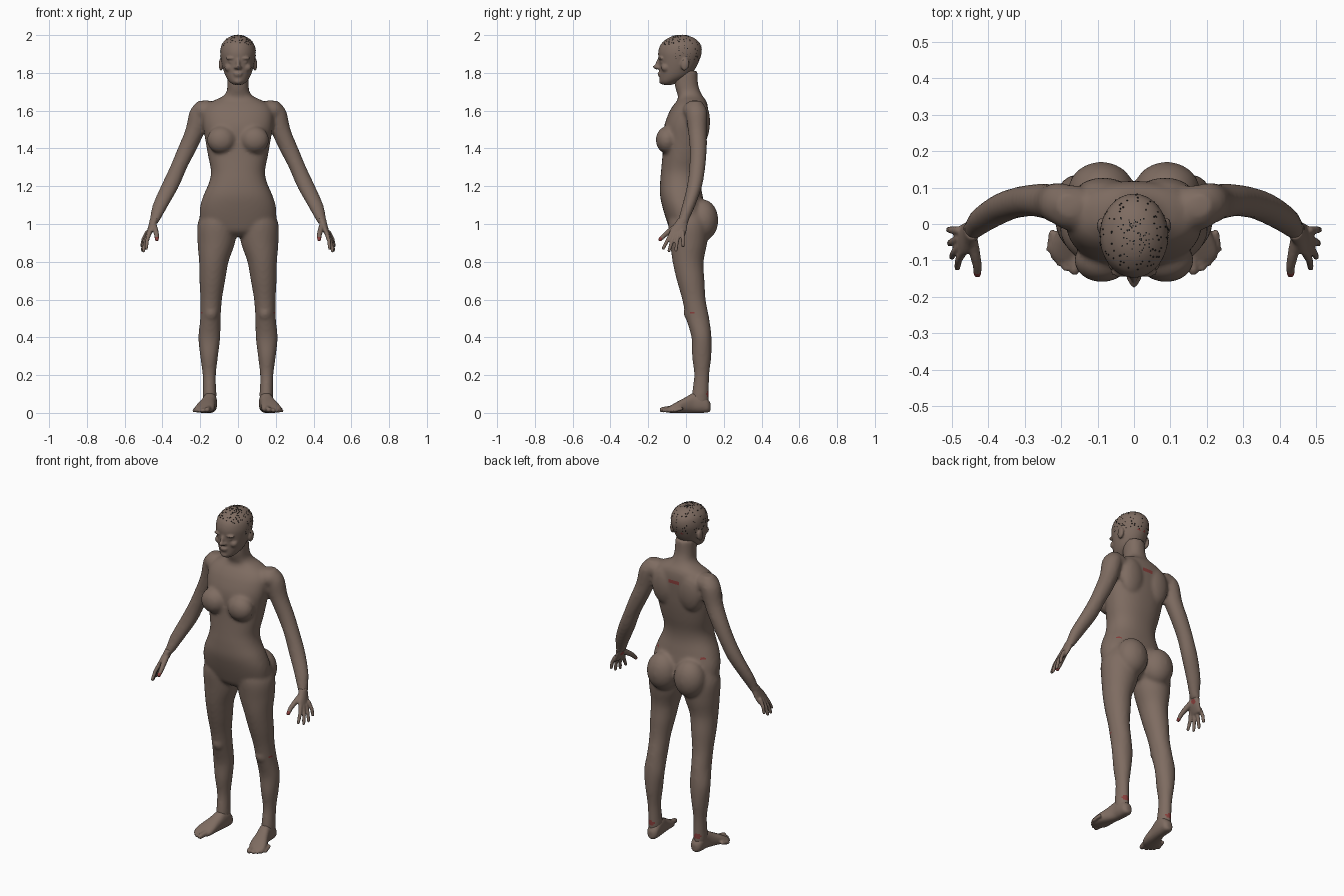
import bpy, bmesh, math, random
from mathutils import Vector, Matrix
from mathutils.bvhtree import BVHTree

cube = bpy.data.objects.get("Cube")
if cube:
    bpy.data.objects.remove(cube)


def material(name, rgb):
    m = bpy.data.materials.new(name)
    m.use_nodes = True
    m.diffuse_color = (*rgb, 1)
    bsdf = m.node_tree.nodes["Principled BSDF"]
    bsdf.inputs["Base Color"].default_value = (*rgb, 1)
    bsdf.inputs["Roughness"].default_value = 0.7
    return m


SKIN = material("brown skin", (0.21, 0.15, 0.12))
RED = material("red patch", (0.25, 0.05, 0.045))
DARK = material("dark stubble", (0.01, 0.01, 0.01))


def spline(rows, steps=4):
    """Smooth interpolation through rows of numbers."""
    out = []
    for i in range(len(rows) - 1):
        quad = [rows[max(i - 1, 0)], rows[i], rows[i + 1], rows[min(i + 2, len(rows) - 1)]]
        for k in range(steps):
            t = k / steps
            out.append([b + t / 2 * (c - a + t * (2*a - 5*b + 4*c - d + t * (3*(b - c) + d - a)))
                        for a, b, c, d in zip(*quad)])
    return out + [list(rows[-1])]


def loft(bm, rows, upright=True, side=1, sides=32, power=2.0):
    """Rows are x, y, z, half width, half depth; rings lie flat or face along y."""
    rings = []
    for x, y, z, rx, ry in spline(rows):
        ring = []
        for i in range(sides):
            a = math.tau * i / sides
            c, s = math.cos(a), math.sin(a)
            u = math.copysign(abs(c) ** (2 / power), c) * rx
            v = math.copysign(abs(s) ** (2 / power), s) * ry
            p = (x + u, y + v, z) if upright else (x + u, y, z + v)
            ring.append(bm.verts.new((p[0] * side, p[1], p[2])))
        rings.append(ring)
    for a, b in zip(rings, rings[1:]):
        for i in range(sides):
            j = (i + 1) % sides
            bm.faces.new((a[i], a[j], b[j], b[i]))
    bm.faces.new(rings[0])
    bm.faces.new(rings[-1])


def blob(bm, center, radii, side=1, tilt=0):
    x, y, z = center
    m = (Matrix.Translation((x * side, y, z)) @ Matrix.Rotation(tilt, 4, "X")
         @ Matrix.Diagonal((*radii, 1)))
    bmesh.ops.create_uvsphere(bm, u_segments=24, v_segments=16, radius=1, matrix=m)


def digit(bm, points, radius, side=1):
    """Chain of rounded segments for a finger or toe."""
    pts = [Vector((p[0] * side, p[1], p[2])) for p in points]
    for i, (a, b) in enumerate(zip(pts, pts[1:])):
        r1, r2 = radius * (1 - 0.12 * i), radius * (0.88 - 0.12 * i)
        rot = (b - a).to_track_quat("Z", "Y").to_matrix().to_4x4()
        bmesh.ops.create_cone(bm, cap_ends=True, segments=16, radius1=r1, radius2=r2,
                              depth=(b - a).length, matrix=Matrix.Translation((a + b) / 2) @ rot)
        blob(bm, a, (r1,) * 3)
        blob(bm, b, (r2,) * 3)


def fuse(name, bm, voxel, smooth, patches=()):
    """Merge overlapping shells into one skin, then colour small patches."""
    bmesh.ops.recalc_face_normals(bm, faces=bm.faces)
    mesh = bpy.data.meshes.new(name)
    bm.to_mesh(mesh)
    bm.free()
    obj = bpy.data.objects.new(name, mesh)
    bpy.context.collection.objects.link(obj)
    rem = obj.modifiers.new("merge", "REMESH")
    rem.mode, rem.voxel_size = "VOXEL", voxel
    sm = obj.modifiers.new("soften", "SMOOTH")
    sm.factor, sm.iterations = 0.5, smooth
    bpy.context.view_layer.update()
    done = bpy.data.meshes.new_from_object(obj.evaluated_get(bpy.context.evaluated_depsgraph_get()))
    obj.modifiers.clear()
    obj.data = done
    done.name = name
    done.materials.clear()
    done.materials.append(SKIN)
    done.materials.append(RED)
    for f in done.polygons:
        f.use_smooth = True
        f.material_index = 0
        for c, r in patches:
            d = f.center - Vector(c)
            if (d.x / r[0]) ** 2 + (d.y / r[1]) ** 2 + (d.z / r[2]) ** 2 < 1:
                f.material_index = 1
    return obj


# Body: torso and neck as z, half width, front y, back y
bm = bmesh.new()
torso = [(.935, .06, -.05, .05), (.96, .14, -.08, .08), (1.0, .195, -.097, .10),
         (1.08, .202, -.122, .10), (1.15, .183, -.137, .088), (1.22, .153, -.137, .076),
         (1.28, .143, -.132, .078), (1.36, .158, -.125, .095), (1.44, .172, -.12, .108),
         (1.52, .185, -.115, .115), (1.59, .185, -.09, .118), (1.63, .165, -.066, .114),
         (1.655, .125, -.046, .105), (1.675, .082, -.042, .09), (1.70, .061, -.05, .076),
         (1.74, .056, -.06, .064), (1.81, .055, -.065, .06)]
loft(bm, [(0, (f + b) / 2, z, w, (b - f) / 2) for z, w, f, b in torso], power=2.25, sides=48)
legs = [(.15, .075, .05, .034, .045), (.15, .076, .1, .035, .045), (.152, .083, .2, .035, .04),
        (.153, .083, .3, .047, .051), (.152, .082, .4, .058, .053), (.146, .062, .5, .054, .061),
        (.142, .042, .6, .057, .062), (.136, .025, .7, .068, .073), (.128, .011, .8, .078, .082),
        (.115, .014, .9, .099, .098), (.11, .012, 1.0, .104, .105), (.1, .01, 1.08, .08, .09)]
arms = [(.18, .05, 1.652, .03, .03), (.2, .055, 1.6, .054, .056), (.225, .06, 1.5, .053, .05),
        (.268, .065, 1.4, .051, .045), (.315, .06, 1.3, .046, .042), (.36, .045, 1.2, .048, .04),
        (.41, .015, 1.1, .042, .035), (.437, -.01, 1.03, .029, .03), (.45, -.02, 1.0, .024, .03)]
for s in (1, -1):
    loft(bm, legs, side=s)
    loft(bm, arms, side=s)
    blob(bm, (.088, -.1, 1.445), (.076, .06, .072), s)
    blob(bm, (.09, .088, 1.02), (.092, .083, .11), s)
    blob(bm, (.085, .085, 1.53), (.075, .042, .11), s, -0.05)
    blob(bm, (.17, .045, 1.6), (.072, .062, .055), s)
    blob(bm, (.143, .01, .53), (.032, .022, .04), s)
    blob(bm, (.15, .078, .1), (.04, .022, .02), s)
patches = [((0, .12, 1.585), (.035, .05, .013))]
for s in (1, -1):
    patches += [((.16 * s, .1, 1.14), (.032, .06, .016)), ((.2 * s, .035, .53), (.03, .014, .007)),
                ((.155 * s, .115, .1), (.03, .018, .012))]
fuse("body", bm, 0.01, 5, patches)

# Head: skull and jaw as z, half width, front y, back y
bm = bmesh.new()
skull = [(1.737, .024, -.125, -.07), (1.752, .044, -.137, -.04), (1.78, .064, -.14, .015),
         (1.82, .079, -.141, .048), (1.87, .09, -.145, .072), (1.91, .094, -.147, .083),
         (1.95, .086, -.134, .077), (1.98, .061, -.102, .05), (1.995, .034, -.07, .017),
         (2.001, .008, -.04, -.02)]
loft(bm, [(0, (f + b) / 2, z, w, (b - f) / 2) for z, w, f, b in skull], sides=48)
blob(bm, (0, -.148, 1.85), (.01, .013, .034), tilt=-0.3)
blob(bm, (0, -.158, 1.832), (.013, .017, .012))
blob(bm, (0, -.137, 1.797), (.025, .014, .007))
blob(bm, (0, -.135, 1.787), (.022, .014, .007))
blob(bm, (0, -.127, 1.755), (.022, .016, .014))
for s in (1, -1):
    blob(bm, (.012, -.148, 1.828), (.009, .012, .008), s)
    blob(bm, (.036, -.132, 1.877), (.03, .014, .008), s)
    blob(bm, (.035, -.126, 1.858), (.016, .012, .008), s)
    blob(bm, (.048, -.108, 1.828), (.024, .024, .022), s)
    blob(bm, (.09, -.005, 1.845), (.012, .022, .034), s, -0.15)
head = fuse("head", bm, 0.006, 3, [((0.02 * s, .085, 1.86), (.014, .03, .008)) for s in (1, -1)])

# Hands and feet
fingers = [[(.468, -.075, .955), (.482, -.1, .91), (.485, -.12, .872)],
           [(.476, -.06, .945), (.493, -.077, .9), (.5, -.09, .858)],
           [(.48, -.04, .945), (.498, -.048, .905), (.506, -.053, .862)],
           [(.482, -.018, .955), (.502, -.016, .918), (.508, -.016, .885)]]
thumb = [(.445, -.045, .99), (.435, -.09, .96), (.43, -.115, .94), (.43, -.137, .918)]
palm = [(.442, -.014, 1.03, .024, .029), (.45, -.025, 1.005, .021, .034),
        (.462, -.04, .97, .018, .044), (.475, -.046, .94, .013, .042), (.48, -.047, .93, .009, .036)]
foot = [(.145, .13, .03, .014, .02), (.145, .115, .038, .031, .036), (.147, .08, .052, .036, .052),
        (.15, .04, .053, .036, .053), (.16, 0, .042, .041, .042), (.172, -.045, .03, .05, .03),
        (.18, -.08, .02, .05, .02), (.184, -.1, .015, .036, .013)]
toes = [(.163, -.136), (.188, -.13), (.205, -.116), (.22, -.1), (.232, -.08)]
for s, label in ((1, "left"), (-1, "right")):
    bm = bmesh.new()
    loft(bm, palm, side=s)
    for f in fingers:
        digit(bm, f, 0.0115, s)
    digit(bm, thumb, 0.0165, s)
    fuse(label + "_hand", bm, 0.005, 2, [((.43 * s, -.137, .918), (.02, .014, .014)),
                                         ((.435 * s, -.02, .985), (.02, .015, .012))])
    bm = bmesh.new()
    loft(bm, foot, upright=False, side=s, power=2.4)
    for i, (x, y) in enumerate(toes):
        r = 0.0165 if i == 0 else 0.0125 - 0.0006 * i
        digit(bm, [(x - .008, y + .055, .022), (x, y + .01, r)], r, s)
    fuse(label + "_foot", bm, 0.006, 2)

# Stubble: tiny specks scattered over the scalp
random.seed(4)
tree = BVHTree.FromPolygons([v.co for v in head.data.vertices],
                            [tuple(p.vertices) for p in head.data.polygons])
bm = bmesh.new()
for i in range(220):
    a, e = random.uniform(0, math.tau), random.uniform(0.05, 1.5)
    if math.sin(a) < -0.3 and e < 0.75:
        continue
    d = Vector((math.cos(a) * math.cos(e), math.sin(a) * math.cos(e), math.sin(e)))
    hit = tree.ray_cast(Vector((0, -.03, 1.86)) + d, -d)[0]
    if hit:
        bmesh.ops.create_cube(bm, size=0.0035, matrix=Matrix.Translation(hit))
mesh = bpy.data.meshes.new("scalp_stubble")
bm.to_mesh(mesh)
bm.free()
mesh.materials.append(DARK)
bpy.context.collection.objects.link(bpy.data.objects.new("scalp_stubble", mesh))
